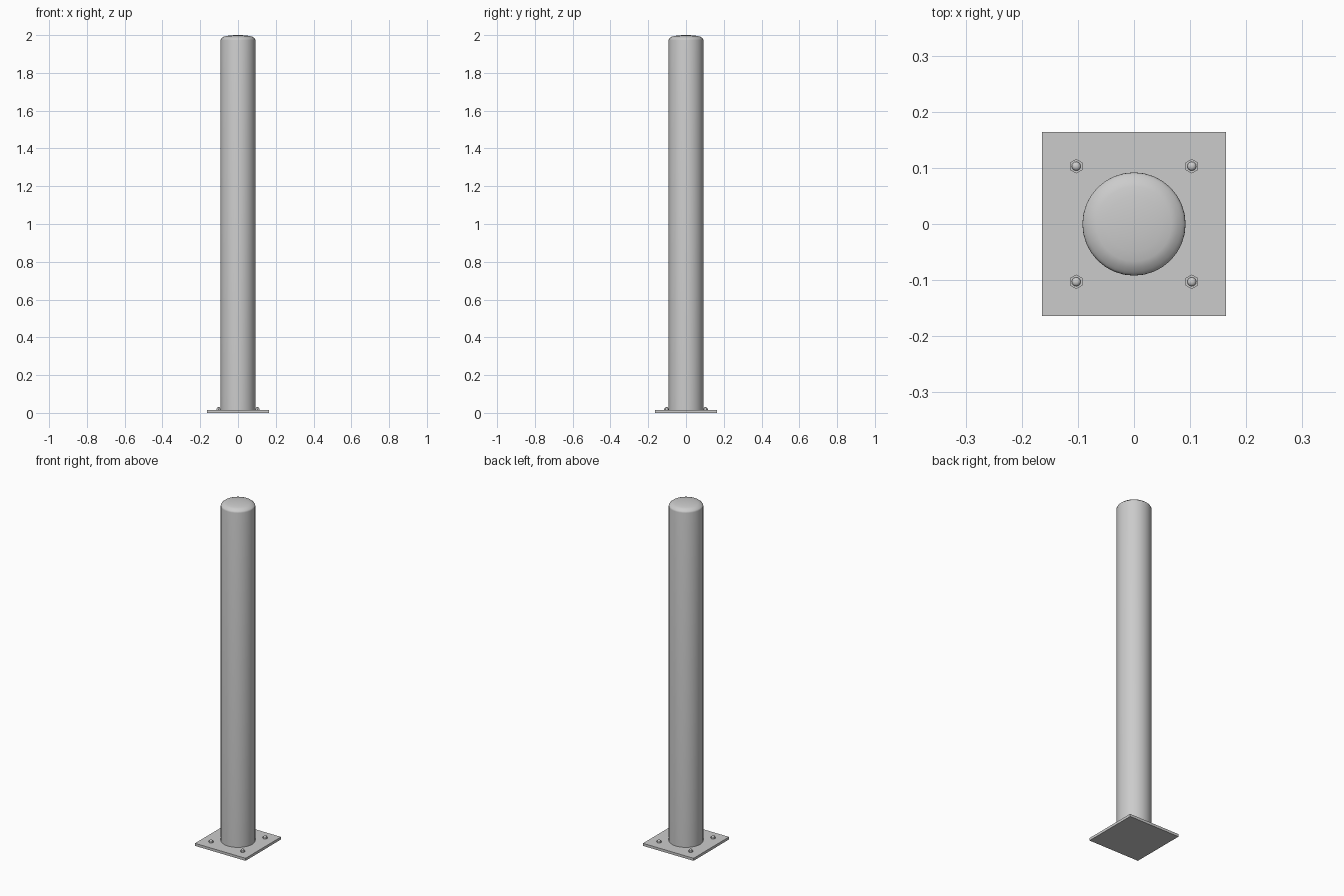
import bpy, bmesh, math

if "Cube" in bpy.data.objects:
    bpy.data.objects.remove(bpy.data.objects["Cube"])

def lathe(name, profile, sides, loc=(0, 0, 0), angle=30):
    """Revolve a (radius, z) profile around z; zero radius closes to a pole."""
    bm = bmesh.new()
    rings = []
    for r, z in profile:
        if r == 0:
            rings.append([bm.verts.new((0, 0, z))] * sides)
        else:
            rings.append([bm.verts.new((r * math.sin(2 * math.pi * i / sides),
                                        r * math.cos(2 * math.pi * i / sides), z))
                          for i in range(sides)])
    for a, b in zip(rings, rings[1:]):
        for i in range(sides):
            j = (i + 1) % sides
            bm.faces.new(list(dict.fromkeys((a[i], a[j], b[j], b[i]))))
    bmesh.ops.recalc_face_normals(bm, faces=bm.faces)
    me = bpy.data.meshes.new(name)
    bm.to_mesh(me)
    bm.free()
    ob = bpy.data.objects.new(name, me)
    ob.location = loc
    bpy.context.collection.objects.link(ob)
    bpy.ops.object.select_all(action='DESELECT')
    ob.select_set(True)
    bpy.context.view_layer.objects.active = ob
    bpy.ops.object.shade_smooth_by_angle(angle=math.radians(angle))
    return ob

PLATE_T = 0.015

# square base plate
bpy.ops.mesh.primitive_cube_add(size=1, location=(0, 0, PLATE_T / 2))
plate = bpy.context.object
plate.name = "base_plate"
plate.scale = (0.328, 0.328, PLATE_T)
bpy.ops.object.transform_apply(location=False, scale=True)

# round post with rolled shoulder and shallow domed top
shoulder = [(0.080 + 0.012 * math.cos(t), 1.974 + 0.012 * math.sin(t))
            for t in (math.radians(a) for a in (0, 22, 45, 68))]
dome = [(0.0845 * math.cos(t), 1.985 + 0.015 * math.sin(t))
        for t in (math.radians(a) for a in (22, 38, 54, 72))]
lathe("post", [(0, PLATE_T), (0.092, PLATE_T)] + shoulder + dome + [(0, 2.0)], 32, angle=40)

# hex nuts and round-ended anchor bolts at the four corners
for sx in (-1, 1):
    for sy in (-1, 1):
        at = (0.103 * sx, 0.103 * sy, PLATE_T)
        lathe("hex_nut", [(0, 0), (0.013, 0), (0.013, 0.008), (0, 0.008)], 6, at)
        lathe("anchor_bolt", [(0, 0), (0.008, 0), (0.008, 0.011), (0.0065, 0.0135),
                              (0.0035, 0.015), (0, 0.0155)], 16, at, 50)
